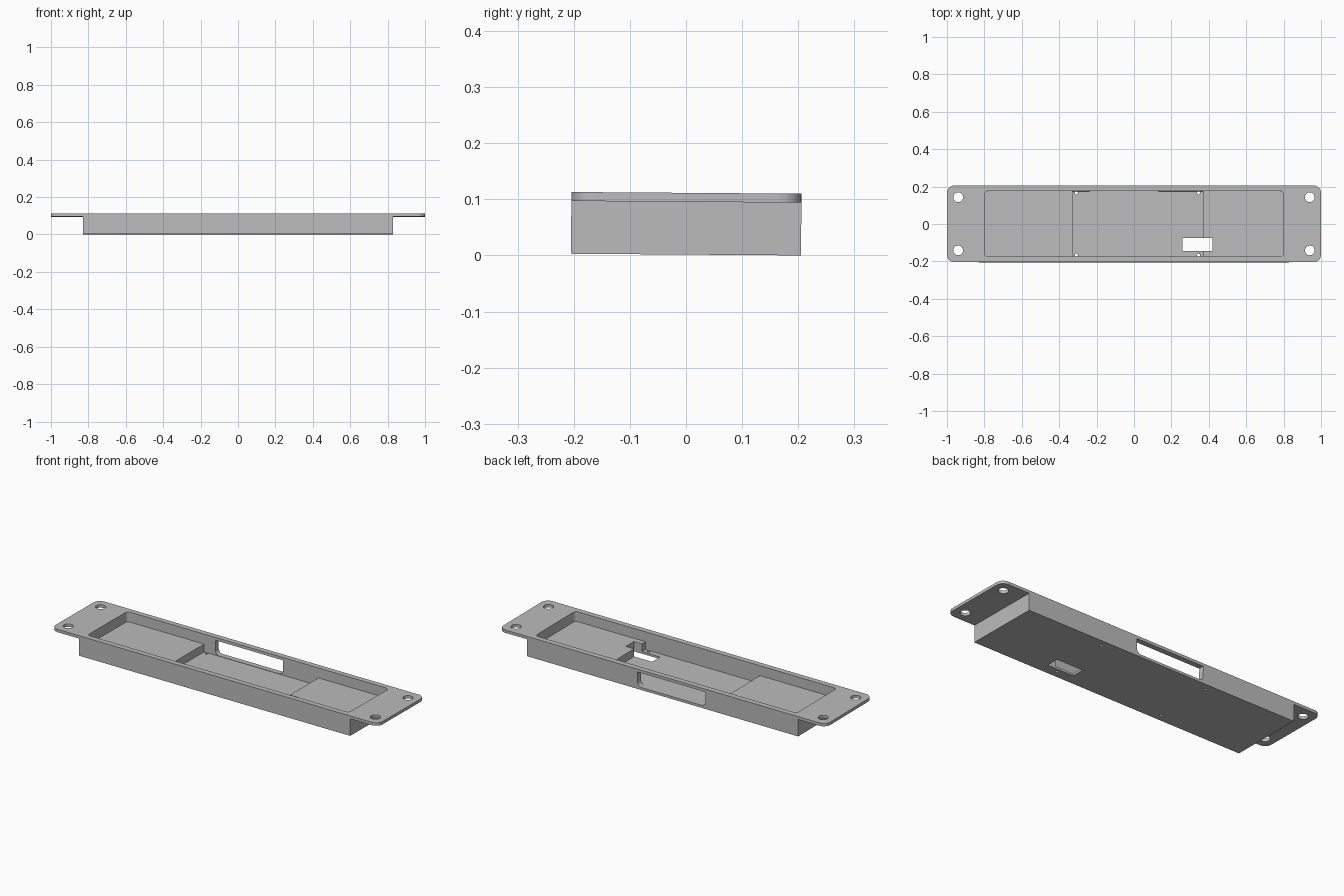
import bpy, bmesh, math
from mathutils import Matrix

if "Cube" in bpy.data.objects:
    bpy.data.objects.remove(bpy.data.objects["Cube"])

grey = bpy.data.materials.new("plain grey")
grey.use_nodes = True
colour = (0.5, 0.5, 0.5, 1)
grey.diffuse_color = colour
grey.node_tree.nodes["Principled BSDF"].inputs["Base Color"].default_value = colour


def rounded(a0, a1, b0, b1, r_low, r_high, steps=8):
    """Rectangle outline with separate corner radii on its low and high edges."""
    pts = []
    for i, (a, b, sa, sb, r) in enumerate([(a1, b1, -1, -1, r_high), (a0, b1, 1, -1, r_high),
                                           (a0, b0, 1, 1, r_low), (a1, b0, -1, 1, r_low)]):
        for k in range(steps + 1 if r else 1):
            t = (i + k / steps) * math.pi / 2
            pts.append((a + sa * r + r * math.cos(t) if r else a,
                        b + sb * r + r * math.sin(t) if r else b))
    return pts


def circle(x, y, r, n):
    return [(x + r * math.cos(i * math.tau / n), y + r * math.sin(i * math.tau / n)) for i in range(n)]


def prism(name, outline, low, high, upright=False):
    """Extrude an outline along z, or along y when upright."""
    bm = bmesh.new()
    face = bm.faces.new([bm.verts.new((a, low, b) if upright else (a, b, low)) for a, b in outline])
    new = bmesh.ops.extrude_face_region(bm, geom=[face])["geom"]
    move = (0, high - low, 0) if upright else (0, 0, high - low)
    bmesh.ops.translate(bm, vec=move, verts=[v for v in new if isinstance(v, bmesh.types.BMVert)])
    bmesh.ops.recalc_face_normals(bm, faces=bm.faces)
    mesh = bpy.data.meshes.new(name)
    bm.to_mesh(mesh)
    bm.free()
    mesh.materials.append(grey)
    obj = bpy.data.objects.new(name, mesh)
    bpy.context.collection.objects.link(obj)
    return obj


def combine(target, other, operation):
    mod = target.modifiers.new(operation.lower(), "BOOLEAN")
    mod.operation, mod.solver, mod.object = operation, "EXACT", other
    bpy.context.view_layer.objects.active = target
    bpy.ops.object.modifier_apply(modifier=mod.name)
    bpy.data.objects.remove(other)


W = 0.205       # half depth of the tray
UNDER, TOP = 0.094, 0.11

# Box body with the wide mounting flange on top
tray = prism("mounting_tray", rounded(-0.83, 0.83, -W, W, 0, 0), 0, UNDER + 0.008)
combine(tray, prism("flange", rounded(-1, 1, -W, W, 0.04, 0.04), UNDER, TOP), "UNION")

# Shallow cavity with two raised shelves and a deep middle bay
combine(tray, prism("cavity", rounded(-0.8, 0.8, -0.175, 0.175, 0.02, 0.02), 0.055, 0.2), "DIFFERENCE")
combine(tray, prism("deep_bay", rounded(-0.33, 0.37, -0.175, 0.175, 0, 0), 0.012, 0.2), "DIFFERENCE")

# Slot through the floor and window in the back wall
combine(tray, prism("slot", rounded(0.26, 0.42, -0.145, -0.075, 0, 0), -0.1, 0.2), "DIFFERENCE")
combine(tray, prism("window", rounded(-0.262, 0.153, 0.014, UNDER, 0.025, 0), 0.15, 0.3, True), "DIFFERENCE")

# Screw holes in the flange and pin holes in the floor
for side in (-1, 1):
    for x in (-0.94, 0.94):
        combine(tray, prism("screw_hole", circle(x, side * 0.142, 0.026, 32), -0.1, 0.2), "DIFFERENCE")
    for x in (-0.308, 0.345):
        combine(tray, prism("pin_hole", circle(x, side * 0.166, 0.008, 16), -0.1, 0.2), "DIFFERENCE")

# Very slight lean, lifted back onto the ground
tray.data.transform(Matrix.Translation((0, 0, 0.0015)) @ Matrix.Rotation(-0.0073, 4, "X"))
bpy.ops.object.select_all(action="DESELECT")
tray.select_set(True)
bpy.context.view_layer.objects.active = tray
bpy.ops.object.shade_smooth_by_angle(angle=math.radians(30))
